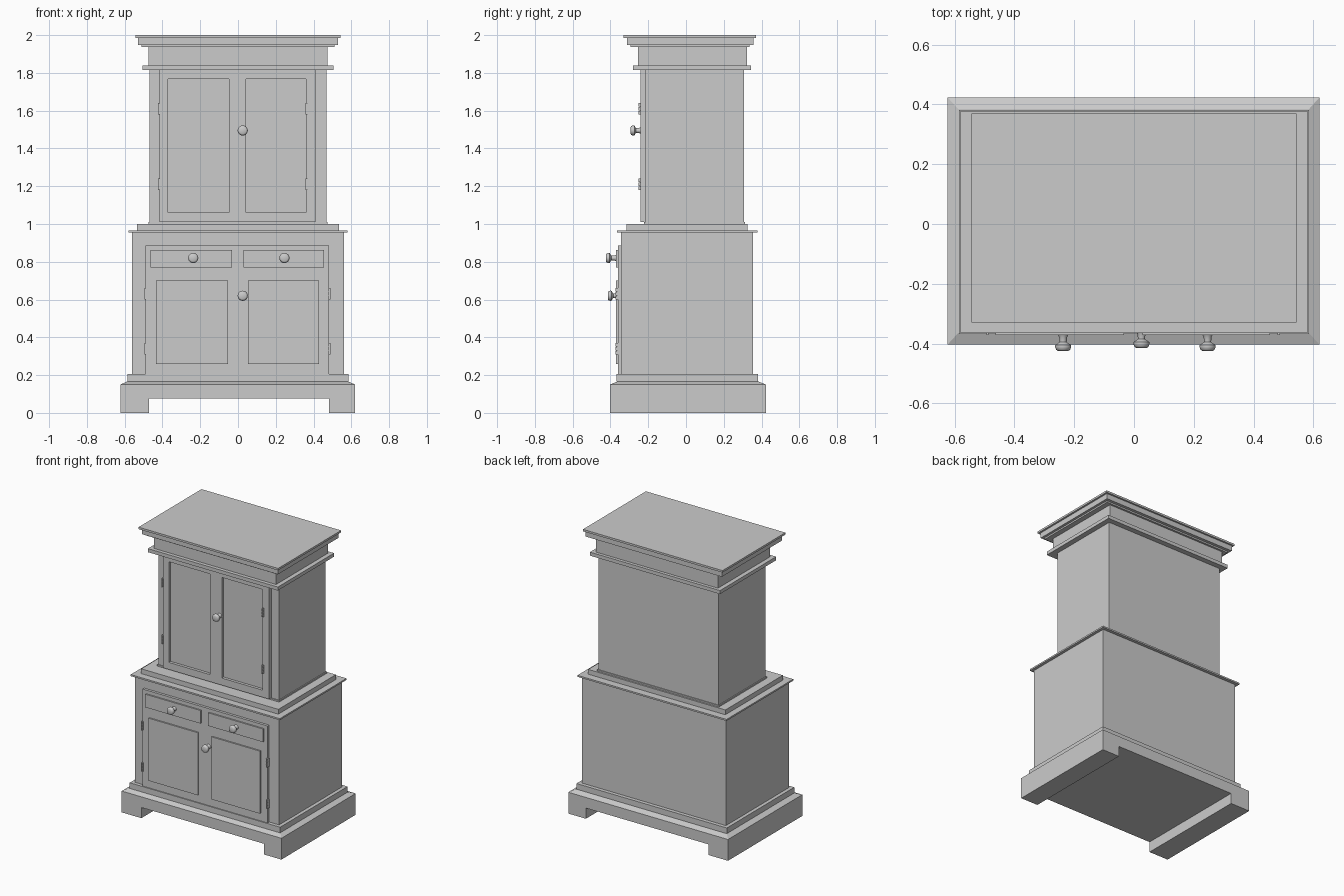
import bpy
import bmesh
from math import radians, cos, sin, tau

if "Cube" in bpy.data.objects:
    bpy.data.objects.remove(bpy.data.objects["Cube"], do_unlink=True)


def finish(name, bm):
    bmesh.ops.recalc_face_normals(bm, faces=bm.faces)
    mesh = bpy.data.meshes.new(name)
    bm.to_mesh(mesh)
    bm.free()
    obj = bpy.data.objects.new(name, mesh)
    bpy.context.collection.objects.link(obj)
    return obj


def add_box(bm, x, y, z):
    verts = bmesh.ops.create_cube(bm, size=1)["verts"]
    for v in verts:
        for axis, (low, high) in enumerate((x, y, z)):
            v.co[axis] = low if v.co[axis] < 0 else high
    return verts


def box(name, x, y, z):
    bm = bmesh.new()
    add_box(bm, x, y, z)
    return finish(name, bm)


def activate(obj):
    bpy.ops.object.select_all(action="DESELECT")
    obj.select_set(True)
    bpy.context.view_layer.objects.active = obj


# Base plinth: bracket-foot outline pushed through the full depth
outline = [(-.623, 0), (-.47, 0), (-.47, .075), (.483, .075),
           (.483, 0), (.62, 0), (.62, .15), (-.623, .15)]
bm = bmesh.new()
face = bm.faces.new([bm.verts.new((x, -.403, z)) for x, z in outline])
extruded = bmesh.ops.extrude_face_region(bm, geom=[face])["geom"]
bmesh.ops.translate(bm, vec=(0, .826, 0),
                    verts=[g for g in extruded if isinstance(g, bmesh.types.BMVert)])
finish("base_plinth", bm)

# Sloped top edge of the plinth
bm = bmesh.new()
for v in add_box(bm, (-.623, .62), (-.403, .423), (.15, .165)):
    if v.co.z > .16:
        v.co.x *= .945
        v.co.y += .038 if v.co.y < 0 else -.038
finish("base_chamfer", bm)

# Stacked carcass and mouldings: half width, back-to-front range, height range
tiers = {
    "lower_base_moulding": (.585, (-.368, .382), (.165, .205)),
    "lower_cabinet": (.56, (-.343, .356), (.205, .955)),
    "lower_top_moulding": (.58, (-.364, .378), (.955, .966)),
    "waist_step": (.534, (-.314, .325), (.966, 1)),
    "upper_plinth": (.475, (-.222, .313), (1, 1.01)),
    "upper_cabinet": (.468, (-.215, .307), (1.01, 1.815)),
    "upper_moulding": (.506, (-.28, .345), (1.815, 1.84)),
    "frieze": (.475, (-.255, .323), (1.84, 1.937)),
    "cornice_bed": (.512, (-.295, .337), (1.937, 1.948)),
    "cornice": (.53, (-.313, .358), (1.948, 1.986)),
    "cornice_cap": (.543, (-.33, .37), (1.986, 2)),
}
for name, (half, depth, height) in tiers.items():
    box(name, (-half, half), depth, height)

# Upper door front with two sunken panels
upper_front = box("upper_door_front", (-.415, .41), (-.24, -.213), (1.01, 1.815))
bm = bmesh.new()
for x in ((-.37, -.048), (.042, .36)):
    add_box(bm, x, (-.3, -.22), (1.06, 1.768))
cutter = finish("panel_cutter", bm)
cutter.hide_render = True
recess = upper_front.modifiers.new("recess", "BOOLEAN")
recess.operation = "DIFFERENCE"
recess.solver = "EXACT"
recess.object = cutter
activate(upper_front)
bpy.ops.object.modifier_apply(modifier=recess.name)
bpy.data.objects.remove(cutter, do_unlink=True)

# Lower front with raised drawers and door panels
box("lower_front", (-.49, .483), (-.361, -.34), (.205, .887))
raised = {
    "right": ((-.463, -.033), (-.435, -.053)),
    "left": ((.028, .455), (.053, .43)),
}
for side, (drawer_x, door_x) in raised.items():
    box(side + "_drawer", drawer_x, (-.371, -.36), (.77, .862))
    box(side + "_lower_panel", door_x, (-.371, -.36), (.26, .7))


def knob(name, x, y, z):
    # Turned profile: radius and distance out from the front
    profile = [(.017, 0), (.013, .008), (.012, .024), (.017, .028),
               (.026, .033), (.027, .04), (.023, .05), (.018, .053)]
    sides = 20
    bm = bmesh.new()
    rings = [[bm.verts.new((x + r * cos(tau * i / sides), y - d,
                            z + r * sin(tau * i / sides)))
              for i in range(sides)] for r, d in profile]
    for a, b in zip(rings, rings[1:]):
        for i in range(sides):
            j = (i + 1) % sides
            bm.faces.new((a[i], a[j], b[j], b[i]))
    bm.faces.new(rings[0])
    bm.faces.new(rings[-1])
    activate(finish(name, bm))
    bpy.ops.object.shade_smooth_by_angle(angle=radians(40))


knob("right_drawer_knob", -.237, -.371, .82)
knob("left_drawer_knob", .246, -.371, .82)
knob("lower_door_knob", .025, -.361, .62)
knob("upper_door_knob", .025, -.24, 1.495)


def hinge(name, x, y, z):
    # Slim leaf with three knuckles
    bm = bmesh.new()
    add_box(bm, (x - .006, x + .006), (y - .004, y + .012), (z - .03, z + .03))
    for dz in (-.021, 0, .021):
        add_box(bm, (x - .004, x + .004), (y - .011, y), (z + dz - .009, z + dz + .009))
    finish(name, bm)


for side, upper_x, lower_x in (("right", -.417, -.49), ("left", .364, .484)):
    for level, upper_z, lower_z in (("top", 1.61, .63), ("bottom", 1.21, .34)):
        hinge(f"{side}_upper_{level}_hinge", upper_x, -.24, upper_z)
        hinge(f"{side}_lower_{level}_hinge", lower_x, -.361, lower_z)
